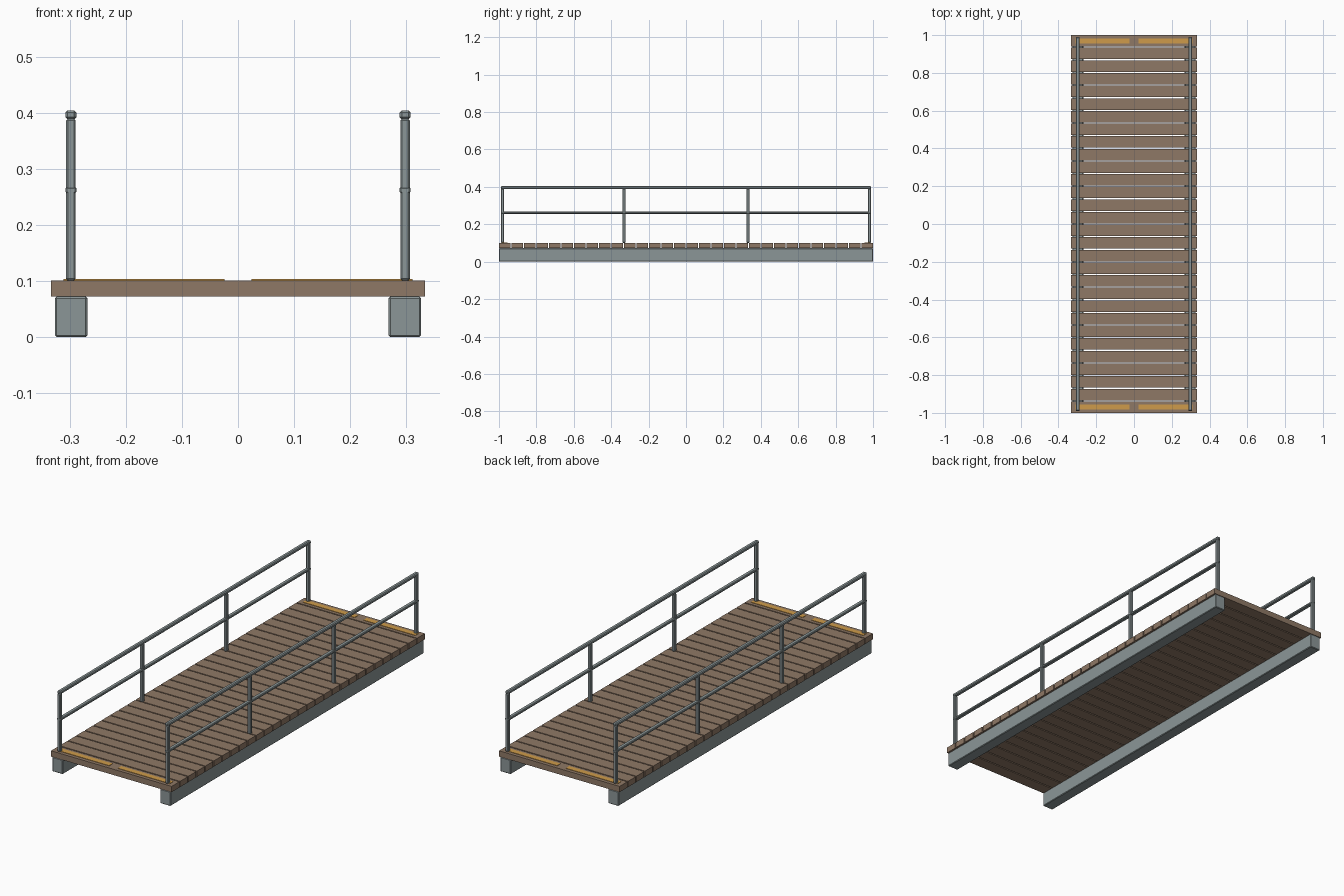
import bpy

cube = bpy.data.objects.get("Cube")
if cube:
    bpy.data.objects.remove(cube, do_unlink=True)


def material(name, colour):
    m = bpy.data.materials.new(name)
    m.use_nodes = True
    m.diffuse_color = (*colour, 1)
    bsdf = next(n for n in m.node_tree.nodes if n.type == 'BSDF_PRINCIPLED')
    bsdf.inputs["Base Color"].default_value = (*colour, 1)
    return m


STEEL = material("grey steel", (0.26, 0.305, 0.31))
WOOD = material("brown wood", (0.275, 0.19, 0.133))
YELLOW = material("yellow paint", (0.62, 0.33, 0.07))


def box(name, centre, size, mat, bevel=0):
    """Box with optional chamfered edges."""
    bpy.ops.mesh.primitive_cube_add(size=1, location=centre)
    ob = bpy.context.object
    ob.name = name
    ob.scale = size
    bpy.ops.object.transform_apply(location=False, rotation=False, scale=True)
    ob.data.materials.append(mat)
    if bevel:
        mod = ob.modifiers.new("chamfer", 'BEVEL')
        mod.width = bevel
        mod.segments = 1
    return ob


LENGTH, WIDTH = 2.0, 0.666
BEAM_TOP, DECK_TOP = 0.072, 0.101
RAIL_X = 0.298

# Deck planks with narrow open gaps
PLANKS, GAP = 30, 0.006
pitch = (LENGTH + GAP) / PLANKS
for i in range(PLANKS):
    y = -LENGTH / 2 + (pitch - GAP) / 2 + i * pitch
    box("deck_plank", (0, y, (BEAM_TOP + DECK_TOP) / 2),
        (WIDTH, pitch - GAP, DECK_TOP - BEAM_TOP), WOOD)

for side, s in (("left", 1), ("right", -1)):
    # Support beam
    box(side + "_beam", (s * 0.2975, 0, BEAM_TOP / 2),
        (0.058, LENGTH, BEAM_TOP), STEEL, 0.003)

    # Railing
    box(side + "_top_rail", (s * RAIL_X, 0, 0.396), (0.02, 1.98, 0.016), STEEL, 0.004)
    box(side + "_middle_rail", (s * RAIL_X, 0, 0.262), (0.02, 1.98, 0.012), STEEL, 0.003)
    for y in (-0.981, -0.331, 0.331, 0.981):
        box(side + "_railing_post", (s * RAIL_X, y, 0.245),
            (0.017, 0.017, 0.288), STEEL, 0.003)

    # Painted edge markings at both ends
    for end in (-1, 1):
        box(side + "_edge_marking", (s * 0.1675, end * 0.969, DECK_TOP + 0.001),
            (0.287, 0.027, 0.002), YELLOW)
